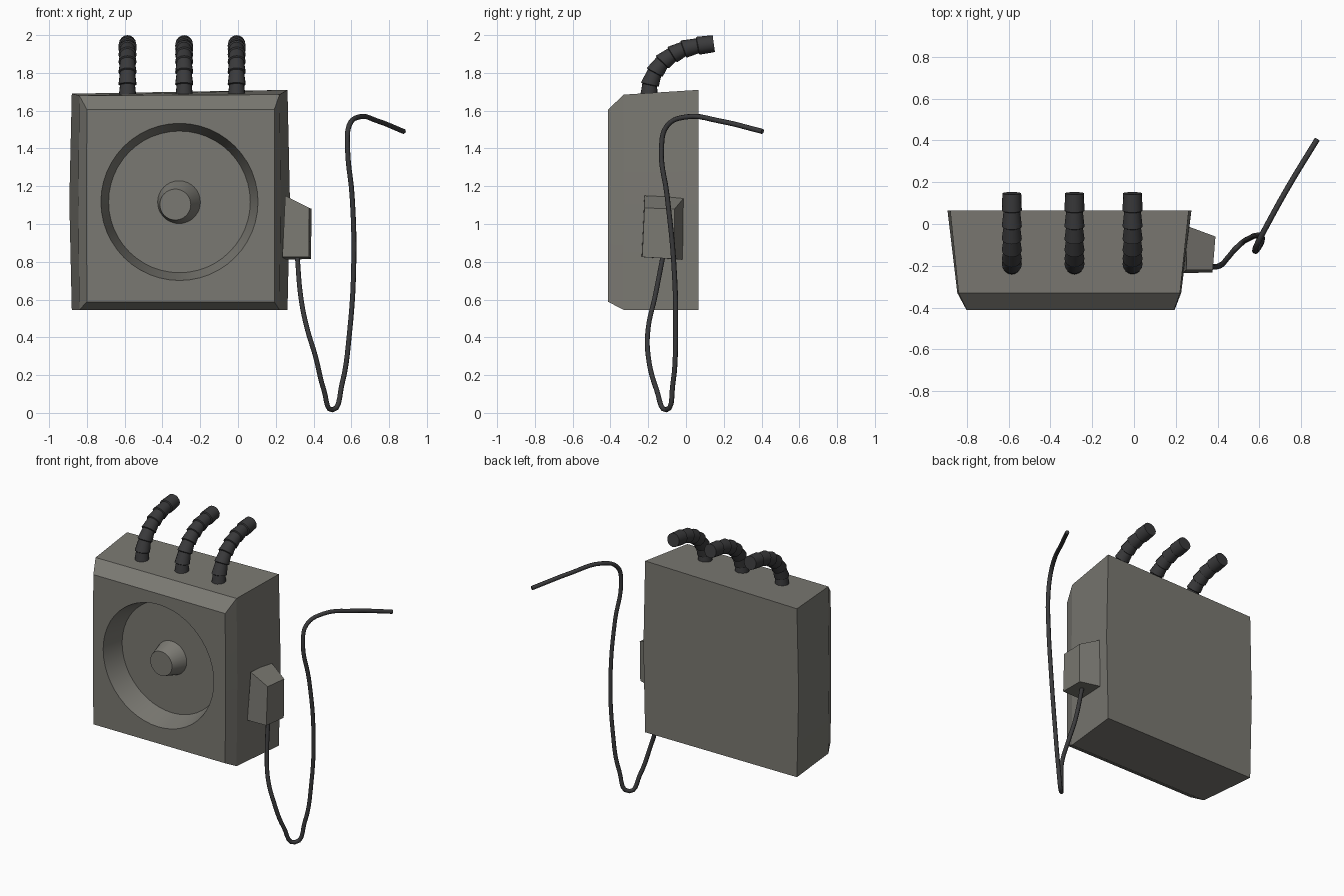
import bpy, bmesh, math
from mathutils import Vector

if "Cube" in bpy.data.objects:
    bpy.data.objects.remove(bpy.data.objects["Cube"])


def material(name, rgb):
    m = bpy.data.materials.new(name)
    m.diffuse_color = (*rgb, 1)
    m.use_nodes = True
    m.node_tree.nodes["Principled BSDF"].inputs["Base Color"].default_value = m.diffuse_color
    return m


GREY = material("warm grey", (0.195, 0.19, 0.168))
BLACK = material("dark rubber", (0.042, 0.042, 0.044))


def make(name, bm, mat, smooth=None):
    bmesh.ops.recalc_face_normals(bm, faces=bm.faces)
    me = bpy.data.meshes.new(name)
    bm.to_mesh(me)
    bm.free()
    ob = bpy.data.objects.new(name, me)
    bpy.context.collection.objects.link(ob)
    me.materials.append(mat)
    bpy.ops.object.select_all(action='DESELECT')
    bpy.context.view_layer.objects.active = ob
    ob.select_set(True)
    if smooth:
        bpy.ops.object.shade_smooth_by_angle(angle=math.radians(smooth))
    return ob


def loft(name, rings, mat, smooth=None):
    """Skin a list of equal-length rings and cap both ends."""
    bm = bmesh.new()
    vs = [[bm.verts.new(p) for p in r] for r in rings]
    n = len(vs[0])
    for a, b in zip(vs, vs[1:]):
        for i in range(n):
            j = (i + 1) % n
            bm.faces.new((a[i], a[j], b[j], b[i]))
    bm.faces.new(vs[0])
    bm.faces.new(vs[-1])
    return make(name, bm, mat, smooth)


def circle(c, axis, r, n):
    """Ring of n points around centre c, facing along axis (in the yz plane)."""
    u = Vector((1, 0, 0))
    v = Vector(axis).normalized().cross(u)
    return [Vector(c) + r * (math.cos(t) * u + math.sin(t) * v)
            for t in (2 * math.pi * i / n for i in range(n))]


# Main housing: slightly bowed sides, tapering to a chamfered front
def housing_ring(y, x0, x1, z0, zl, zr, bow):
    zm = 1.12
    return [(x0, y, z0), (x1, y, z0), (x1 + bow, y, zm),
            (x1, y, zr), (x0, y, zl), (x0 - bow, y, zm)]


body = loft("housing", [
    housing_ring(0.065, -0.88, 0.262, 0.545, 1.69, 1.71, 0.013),
    housing_ring(-0.33, -0.84, 0.22, 0.545, 1.68, 1.685, 0.006),
    housing_ring(-0.412, -0.80, 0.192, 0.588, 1.606, 1.606, 0.002)], GREY)

# Round dish cut into the front
CX, CZ, FLOOR = -0.31, 1.117, -0.267
AX = (0, -1, 0)
cutter = loft("dish_cutter", [
    circle((CX, FLOOR, CZ), AX, 0.375, 48),
    circle((CX, -0.412, CZ), AX, 0.416, 48),
    circle((CX, -0.5, CZ), AX, 0.441, 48)], GREY)
cutter.hide_render = True
mod = body.modifiers.new("dish", 'BOOLEAN')
mod.operation = 'DIFFERENCE'
mod.solver = 'EXACT'
mod.object = cutter
bpy.context.view_layer.objects.active = body
bpy.ops.object.modifier_apply(modifier="dish")
bpy.data.objects.remove(cutter)
bpy.ops.object.select_all(action='DESELECT')
body.select_set(True)
bpy.ops.object.shade_smooth_by_angle(angle=math.radians(12))

# Leaning central knob
loft("knob", [
    circle((CX, FLOOR + 0.01, CZ), AX, 0.117, 32),
    circle((CX - 0.022, FLOOR - 0.085, CZ - 0.014), AX, 0.082, 32)], GREY, 30)

# Side connector block
loft("connector", [
    [(0.235, -0.235, 0.825), (0.235, -0.01, 0.81), (0.255, -0.01, 1.14), (0.25, -0.22, 1.15)],
    [(0.375, -0.232, 0.825), (0.386, -0.06, 0.815), (0.39, -0.06, 1.08), (0.377, -0.22, 1.085)]],
    GREY)

# Three ribbed hoses bending backward
PATH = [Vector((0, y, z)) for y, z in (
    (-0.197, 1.66), (-0.192, 1.735), (-0.167, 1.80), (-0.127, 1.855),
    (-0.075, 1.895), (-0.015, 1.925), (0.06, 1.943), (0.147, 1.955))]
for k, x in enumerate((-0.585, -0.285, -0.007)):
    rings = []
    last = len(PATH) - 1
    for i, p in enumerate(PATH):
        axis = (PATH[min(i + 1, last)] - PATH[max(i - 1, 0)]).normalized()
        c = p + Vector((x, 0, 0))
        if i:
            rings.append(circle(c, axis, 0.045 if i == last else 0.040, 16))
        if i < last:
            rings.append(circle(c + axis * 0.004, axis, 0.048, 16))
    loft(f"hose_{k + 1}", rings, BLACK, 35)

# Hanging cable
cu = bpy.data.curves.new("cable", 'CURVE')
cu.dimensions = '3D'
cu.bevel_depth = 0.0135
cu.bevel_resolution = 2
cu.resolution_u = 5
cu.use_fill_caps = True
pts = [(0.313, -0.12, 0.84), (0.333, -0.165, 0.61), (0.365, -0.20, 0.45),
       (0.41, -0.20, 0.30), (0.455, -0.155, 0.12), (0.50, -0.105, 0.016),
       (0.55, -0.07, 0.15), (0.59, -0.055, 0.42), (0.613, -0.065, 0.80),
       (0.604, -0.10, 1.15), (0.58, -0.13, 1.40), (0.588, -0.10, 1.52),
       (0.64, 0.0, 1.567), (0.74, 0.18, 1.545), (0.877, 0.405, 1.49)]
sp = cu.splines.new('BEZIER')
sp.bezier_points.add(len(pts) - 1)
for b, p in zip(sp.bezier_points, pts):
    b.co = p
    b.handle_left_type = b.handle_right_type = 'AUTO'
cable = bpy.data.objects.new("cable", cu)
bpy.context.collection.objects.link(cable)
cu.materials.append(BLACK)
bpy.ops.object.select_all(action='DESELECT')
bpy.context.view_layer.objects.active = cable
cable.select_set(True)
bpy.ops.object.convert(target='MESH')
bpy.ops.object.shade_smooth_by_angle(angle=math.radians(50))
